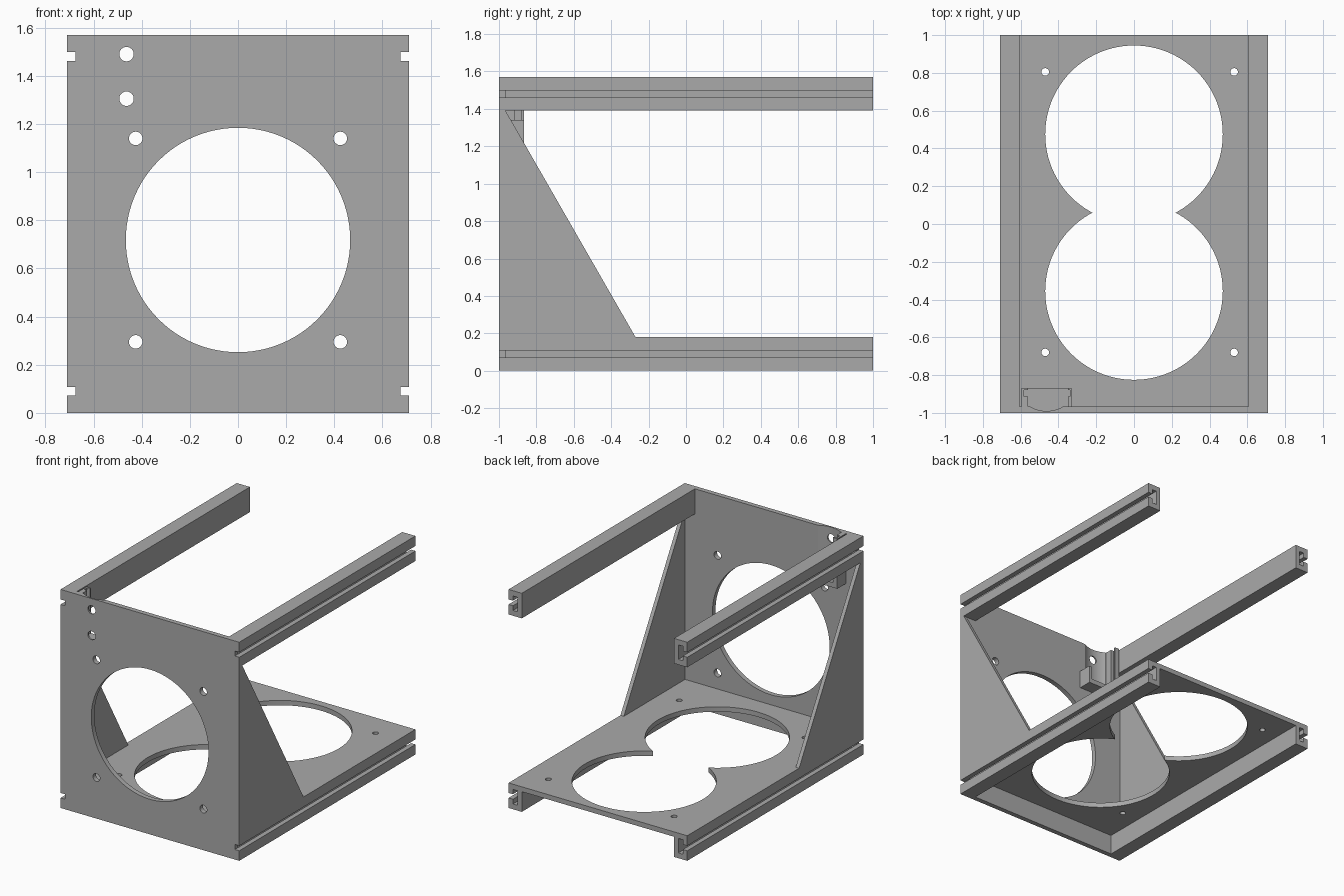
import bpy, bmesh, math
from mathutils import Vector

default = bpy.data.objects.get("Cube")
if default:
    bpy.data.objects.remove(default, do_unlink=True)

grey = bpy.data.materials.new("plain_grey")
grey.use_nodes = True
colour = (0.4, 0.4, 0.4, 1)
grey.diffuse_color = colour
grey.node_tree.nodes["Principled BSDF"].inputs["Base Color"].default_value = colour

# Overall sizes
W, H = 0.71, 1.57          # half width, height
T = 0.035                  # wall thickness
RAIL_W, RAIL_H = 0.105, 0.18
INNER = W - RAIL_W         # inner face of the rails
BACK = -1 + T              # rear face of the front plate


def prism(name, profile, axis, start, end):
    """Extrude a 2D outline along x (y,z), y (x,z) or z (x,y)."""
    place = {"x": lambda a, b: (start, a, b),
             "y": lambda a, b: (a, start, b),
             "z": lambda a, b: (a, b, start)}[axis]
    bm = bmesh.new()
    face = bm.faces.new([bm.verts.new(place(a, b)) for a, b in profile])
    moved = bmesh.ops.extrude_face_region(bm, geom=[face])["geom"]
    shift = Vector([(end - start) * (axis == k) for k in "xyz"])
    bmesh.ops.translate(bm, vec=shift,
                        verts=[v for v in moved if isinstance(v, bmesh.types.BMVert)])
    bmesh.ops.recalc_face_normals(bm, faces=bm.faces)
    mesh = bpy.data.meshes.new(name)
    bm.to_mesh(mesh)
    bm.free()
    mesh.materials.append(grey)
    obj = bpy.data.objects.new(name, mesh)
    bpy.context.collection.objects.link(obj)
    return obj


def box(name, x0, x1, y0, y1, z0, z1):
    return prism(name, [(x0, y0), (x1, y0), (x1, y1), (x0, y1)], "z", z0, z1)


def circle(cx, cy, r, n=32):
    return [(cx + r * math.cos(math.tau * i / n), cy + r * math.sin(math.tau * i / n))
            for i in range(n)]


def cut(obj, cutters):
    """Subtract the cutters, keep the result and discard the cutters."""
    for c in cutters:
        c.hide_render = True
        mod = obj.modifiers.new("cut", "BOOLEAN")
        mod.operation, mod.solver, mod.object = "DIFFERENCE", "EXACT", c
    bpy.context.view_layer.update()
    result = bpy.data.meshes.new_from_object(
        obj.evaluated_get(bpy.context.evaluated_depsgraph_get()))
    obj.modifiers.clear()
    obj.data = result
    for c in cutters:
        bpy.data.objects.remove(c, do_unlink=True)
    bpy.ops.object.select_all(action="DESELECT")
    obj.select_set(True)
    bpy.context.view_layer.objects.active = obj
    bpy.ops.object.shade_smooth_by_angle(angle=math.radians(30))


levels = {"lower": 0, "upper": H - RAIL_H}
sides = {"left": 1, "right": -1}

# Slotted rails: C-shaped section with the slot facing outwards
half_rail = RAIL_H / 2
slot, cavity = 0.018, 0.052
section = [(INNER, -half_rail), (W, -half_rail), (W, -slot), (W - T, -slot),
           (W - T, -cavity), (INNER + T, -cavity)]
section += [(x, -z) for x, z in reversed(section)]
for level, z0 in levels.items():
    for side, s in sides.items():
        prism(f"{level}_{side}_rail",
              [(s * x, z + z0 + half_rail) for x, z in section], "y", BACK, 1)

# Triangular side braces
for side, s in sides.items():
    prism(f"{side}_brace", [(BACK, RAIL_H), (-0.27, RAIL_H), (BACK, H - RAIL_H)],
          "x", s * (W - 0.027), s * W)

# Front plate with fan opening, screw holes, knob holes and slot notches
front = box("front_plate", -W, W, -1, BACK, 0, H)
holes = [circle(0, 0.718, 0.466, 96)]
holes += [circle(x, z, 0.028) for x in (-0.425, 0.425) for z in (0.295, 1.14)]
holes += [circle(-0.463, z, 0.03) for z in (1.305, 1.49)]
cutters = [prism("cutter", h, "y", -1.1, -0.9) for h in holes]
for z0 in levels.values():
    mid = z0 + half_rail
    for s in sides.values():
        x0, x1 = sorted((s * (W - T), s * (W + T)))
        cutters.append(box("cutter", x0, x1, -1.1, -0.9, mid - slot, mid + slot))
# Shallow rounded recess behind the knob holes
cutters.append(prism("cutter", circle(-0.463, -0.815, 0.175, 96), "z", 1.245, H + 0.1))
cut(front, cutters)

# Base plate with two overlapping round openings and screw holes
base = box("base_plate", -INNER, INNER, BACK, 1, RAIL_H - T, RAIL_H)
holes = [circle(0, y, 0.47, 96) for y in (-0.355, 0.475)]
holes += [circle(x, y, 0.02) for x in (-0.47, 0.53) for y in (-0.68, 0.805)]
cut(base, [prism("cutter", h, "z", 0.1, 0.3) for h in holes])

# Small board holder behind the plate: low block, tall wall, grooved pocket
holder = prism("board_holder",
               [(-0.595, 1.21), (-0.33, 1.21), (-0.33, 1.34), (-0.56, 1.34),
                (-0.56, H), (-0.595, H)], "y", BACK, -0.867)
cut(holder, [box("cutter", -0.56, -0.35, -1.1, -0.8, 1.245, 1.7),
             box("cutter", -0.583, -0.34, -0.913, -0.88, 1.245, 1.7)])
